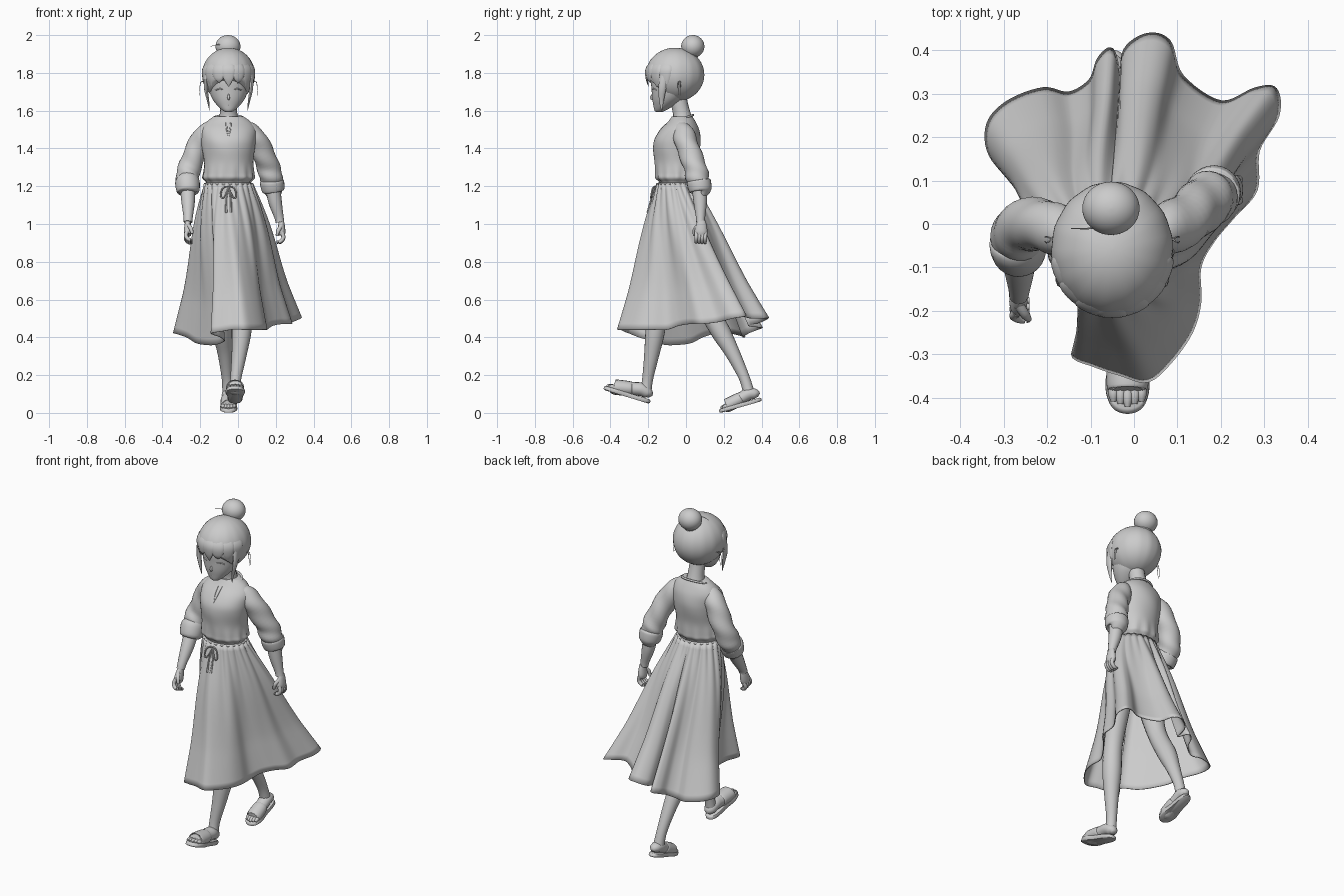
import bpy, math
from mathutils import Vector, Matrix

TAU = 2 * math.pi
grey = bpy.data.materials.new("soft grey")
grey.diffuse_color = (0.6, 0.6, 0.6, 1)


def add(name, verts, faces, angle=50):
    me = bpy.data.meshes.new(name)
    me.from_pydata([tuple(v) for v in verts], [], faces)
    me.materials.append(grey)
    ob = bpy.data.objects.new(name, me)
    bpy.context.collection.objects.link(ob)
    bpy.ops.object.select_all(action='DESELECT')
    bpy.context.view_layer.objects.active = ob
    ob.select_set(True)
    bpy.ops.object.shade_smooth_by_angle(angle=math.radians(angle))
    return ob


def loft(name, rings, caps=True):
    n = len(rings[0])
    verts = [p for r in rings for p in r]
    faces = [(i * n + j, i * n + (j + 1) % n, (i + 1) * n + (j + 1) % n, (i + 1) * n + j)
             for i in range(len(rings) - 1) for j in range(n)]
    if caps:
        faces += [tuple(reversed(range(n))), tuple(range(len(verts) - n, len(verts)))]
    return add(name, verts, faces)


def smooth(pts, steps, closed=False):
    """Catmull-Rom through tuples of any length"""
    n, out = len(pts), []
    at = (lambda i: pts[i % n]) if closed else (lambda i: pts[max(0, min(n - 1, i))])
    for i in range(n if closed else n - 1):
        for s in range(steps):
            t = s / steps
            out.append(tuple(0.5 * (2 * b + (c - a) * t + (2 * a - 5 * b + 4 * c - d) * t * t
                       + (3 * b - a - 3 * c + d) * t ** 3)
                       for a, b, c, d in zip(at(i - 1), at(i), at(i + 1), at(i + 2))))
    return out if closed else out + [pts[-1]]


def tube(name, pts, sides=16, steps=5, flat=1.0, side=(1, 0, 0), mat=None, wrinkle=0):
    """pts: (x, y, z, radius); flat scales the section across the side axis"""
    path = smooth(pts, steps)
    c = [Vector(p[:3]) for p in path]
    rings = []
    for i, p in enumerate(path):
        d = (c[min(i + 1, len(c) - 1)] - c[max(i - 1, 0)]).normalized()
        u = Vector(side)
        u = (u - d * u.dot(d)).normalized()
        w = d.cross(u)
        r = max(p[3], 0.0006)
        ring = []
        for k in range(sides):
            a = TAU * k / sides
            q = r * (1 + wrinkle * math.sin(2 * a + i * 0.9))
            ring.append(c[i] + u * q * math.cos(a) + w * q * flat * math.sin(a))
        rings.append([mat @ v for v in ring] if mat else ring)
    return loft(name, rings)


def stack(name, rows, sides=64, steps=4, ripple=None):
    """horizontal elliptical sections: (z, cx, cy, rx, ry)"""
    rings = []
    for z, cx, cy, rx, ry in smooth(rows, steps):
        ring = []
        for k in range(sides):
            a = TAU * k / sides
            f = 1 + (ripple(a, z) if ripple else 0)
            ring.append((cx + rx * f * math.cos(a), cy + ry * f * math.sin(a), z))
        rings.append(ring)
    return loft(name, rings)


# --- skirt: waist ellipse flowing into a swept, folded hem ---
HEM = [(-.14, -.30, .42), (-.09, -.325, .43), (-.03, -.345, .44), (.03, -.36, .44), (.08, -.32, .44),
       (.13, -.25, .44), (.15, -.18, .44), (.15, -.10, .44), (.18, -.04, .46), (.23, .02, .47),
       (.28, .08, .47), (.285, .17, .48), (.33, .25, .50), (.325, .31, .51), (.28, .31, .52),
       (.20, .28, .52), (.11, .34, .50), (.08, .42, .50), (.03, .435, .50), (-.02, .40, .48),
       (-.03, .33, .46), (-.05, .40, .45), (-.08, .38, .44), (-.10, .33, .42), (-.15, .30, .40),
       (-.21, .31, .40), (-.29, .28, .41), (-.335, .23, .42), (-.33, .16, .42), (-.27, .09, .40),
       (-.22, .03, .37), (-.17, -.04, .36), (-.12, -.11, .36), (-.07, -.18, .38), (-.09, -.25, .40)]
hem = [Vector(p) for p in smooth(HEM, 6, True)]
seg = [(hem[(i + 1) % len(hem)] - hem[i]).length for i in range(len(hem))]
total, run, rings = sum(seg), 0, [[] for _ in range(25)]
for i, h in enumerate(hem):
    a = math.radians(-115) + TAU * run / total
    run += seg[i]
    for k in range(25):
        t = k / 24
        g = 0.004 * math.sin(a * 22) * (1 - t) + 0.007 * math.sin(a * 11) * math.sin(math.pi * t)
        hip = math.sin(math.pi * min(1, t * 1.35))
        rx, ry = .122 + g + .032 * hip, .098 + g + .02 * hip
        w = Vector((-.05 + rx * math.cos(a), -.05 + ry * math.sin(a), 1.215))
        f = t ** 1.12
        rings[k].append(Vector((w.x + (h.x - w.x) * f, w.y + (h.y - w.y) * f, w.z + (h.z - w.z) * t)))
skirt = loft("skirt", rings, caps=False)
m = skirt.modifiers.new("cloth", 'SOLIDIFY')
m.thickness, m.offset = 0.005, -1


# --- blouse, gathered at the waist ---
def gathers(a, z):
    return 0.035 * math.sin(a * 13 + 1) * max(0, 1 - abs(z - 1.245) / 0.08) + 0.008 * math.sin(a * 5 + z * 30)


stack("blouse", [(1.20, -.05, -.05, .112, .088), (1.222, -.05, -.05, .118, .092), (1.243, -.05, -.052, .136, .110),
                 (1.27, -.05, -.052, .134, .112), (1.33, -.05, -.052, .130, .114), (1.40, -.05, -.05, .140, .124),
                 (1.45, -.05, -.045, .146, .122), (1.50, -.05, -.033, .144, .102), (1.54, -.05, -.022, .118, .074),
                 (1.57, -.05, -.02, .078, .054)], ripple=gathers)
tube("neckline", [(-.05 + .084 * math.cos(a), -.028 + .066 * math.sin(a), 1.555 + .022 * math.sin(a), .006)
                  for a in [TAU * k / 16 - math.pi / 2 for k in range(17)]], sides=8, steps=2, side=(0, 0, 1))
for s in (-1, 1):
    tube("neck_slit", [(-.05 + s * .012, -.096, 1.535, .005), (-.05 + s * .009, -.132, 1.50, .005),
                       (-.05, -.158, 1.46, .004)], sides=6)

# --- waist tie with bow ---
tube("waist_tie", [(-.05 + .121 * math.cos(a), -.05 + .098 * math.sin(a), 1.212, .007)
                   for a in [TAU * k / 20 for k in range(21)]], sides=8, steps=2, side=(0, 0, 1))
for s in (-1, 1):
    tube("bow_loop", [(-.05, -.162, 1.20, .004), (-.05 + s * .03, -.176, 1.19, .004), (-.05 + s * .042, -.185, 1.15, .004),
                      (-.05 + s * .025, -.185, 1.14, .004), (-.05, -.168, 1.195, .004)], sides=8)
    tube("bow_tail", [(-.05, -.165, 1.195, .004), (-.05 + s * .012, -.185, 1.13, .004),
                      (-.05 + s * .012, -.203, 1.06, .006)], sides=8)

# --- arms: sleeve, rolled cuff, forearm, hand ---
ARMS = {
    "right": ([(-.13, -.025, 1.505, .046), (-.180, -.012, 1.465, .058), (-.220, 0, 1.39, .060), (-.252, -.005, 1.31, .060),
               (-.268, -.025, 1.25, .062), (-.270, -.045, 1.21, .052)],
              [(-.270, -.035, 1.235, .055), (-.268, -.045, 1.222, .065), (-.264, -.068, 1.172, .059), (-.264, -.07, 1.167, .035)],
              [(-.268, -.045, 1.21, .04), (-.264, -.10, 1.12, .036), (-.264, -.15, 1.04, .025), (-.265, -.163, 1.01, .023)],
              (-.266, -.175, .97), -1, .35),
    "left": ([(.03, -.025, 1.505, .046), (.08, -.01, 1.465, .058), (.125, .015, 1.39, .060), (.158, .045, 1.31, .060),
              (.175, .06, 1.25, .062), (.182, .07, 1.21, .052)],
             [(.179, .066, 1.235, .054), (.18, .068, 1.222, .064), (.187, .077, 1.175, .058), (.188, .077, 1.169, .035)],
             [(.182, .07, 1.21, .04), (.196, .075, 1.12, .036), (.216, .077, 1.04, .025), (.222, .077, 1.01, .023)],
             (.23, .08, .97), 1, .05)}
for side, (sleeve, cuff, fore, hand, s, tilt) in ARMS.items():
    tube(side + "_sleeve", sleeve, sides=24, wrinkle=.05)
    tube(side + "_cuff", cuff, sides=24)
    tube(side + "_forearm", fore)
    M = Matrix.Translation(hand) @ Matrix.Rotation(-tilt, 4, 'X')
    tube(side + "_palm", [(0, 0, .05, .020), (0, 0, .025, .028), (0, 0, -.01, .034), (0, 0, -.03, .029)],
         flat=.62, side=(0, 1, 0), mat=M)
    for k in range(4):
        y = (k - 1.5) * .0155
        tube(side + "_finger", [(s * .003, y, -.015, .011), (s * .01, y, -.043, .011), (-s * .006, y, -.064, .010),
                                (-s * .026, y, -.066, .007)], sides=10, mat=M)
    tube(side + "_thumb", [(0, -.018, .02, .012), (-s * .016, -.034, -.005, .011), (-s * .024, -.034, -.035, .007)],
         sides=10, mat=M)

# --- legs and slippers ---
LEGS = {
    "front": ([(.02, -.05, 1.02, .075), (.03, -.10, .80, .066), (.025, -.145, .60, .052), (.02, -.162, .44, .052),
               (.005, -.183, .30, .039), (-.012, -.203, .18, .029), (-.015, -.213, .11, .03)],
              (-.015, -.31, .09), -17, 1.04),
    "rear": ([(-.11, -.04, 1.02, .075), (-.10, .02, .80, .066), (-.09, .09, .60, .052), (-.085, .178, .44, .052),
              (-.07, .245, .32, .039), (-.058, .307, .19, .029), (-.053, .332, .11, .03)],
             (-.05, .292, .037), 16, .94)}
for side, (leg, foot, pitch, k) in LEGS.items():
    tube(side + "_leg", leg, sides=20)
    M = Matrix.Translation(foot) @ Matrix.Rotation(math.radians(pitch), 4, 'X') @ Matrix.Scale(k, 4)
    outline = smooth([(0, -.127), (.034, -.112), (.049, -.065), (.040, 0), (.036, .07), (.025, .108),
                      (0, .12), (-.025, .108), (-.036, .07), (-.040, 0), (-.049, -.065), (-.034, -.112)], 4, True)
    loft(side + "_sole", [[M @ Vector((x * q, y * q, z)) for x, y in outline]
                          for z, q in ((-.006, .93), (-.002, 1), (.010, 1), (.016, .95))])
    tube(side + "_foot", [(0, .113, .03, .012), (0, .098, .042, .03), (0, .06, .052, .038), (0, .02, .044, .038),
                          (0, -.03, .032, .041), (0, -.075, .024, .041), (0, -.085, .024, .036)], flat=.9, mat=M)
    tube(side + "_strap", [(0, .012, .042, .036), (0, .004, .040, .043), (0, -.04, .031, .046), (0, -.075, .024, .045),
                           (0, -.082, .024, .036)], flat=.85, mat=M)
    for i in range(5):
        x = (i - 2) * .0155
        tube(side + "_toe", [(x, -.06, .024, .012), (x, -.095 + .004 * abs(i - 2), .022, .012),
                             (x, -.116 + .006 * abs(i - 2), .018, .006)], sides=8, mat=M)

# --- neck and face ---
tube("neck", [(-.05, -.015, 1.53, .06), (-.05, -.022, 1.58, .047), (-.05, -.035, 1.64, .044), (-.05, -.045, 1.70, .045)])
stack("face", [(1.592, -.05, -.142, .012, .012), (1.60, -.05, -.138, .03, .028), (1.63, -.05, -.115, .062, .058),
               (1.665, -.05, -.095, .087, .084), (1.71, -.05, -.08, .104, .102), (1.76, -.05, -.07, .112, .115),
               (1.83, -.05, -.06, .11, .115), (1.88, -.05, -.06, .07, .07)])
tube("nose", [(-.05, -.177, 1.69, .003), (-.05, -.184, 1.668, .007), (-.05, -.174, 1.658, .004)], sides=10)
tube("mouth", [(-.07, -.160, 1.633, .002), (-.05, -.170, 1.631, .004), (-.03, -.160, 1.633, .002)], sides=8, side=(0, 0, 1))
for s in (-1, 1):
    tube("eyelid", [(-.05 + s * .022, -.176, 1.708, .003), (-.05 + s * .045, -.172, 1.716, .004),
                    (-.05 + s * .07, -.156, 1.708, .003)], sides=8, side=(0, 0, 1))

# --- hair: cap open over the face, fringe, locks, bun, wisps ---
cap = []
for i in range(25):
    ring = []
    for k in range(56):
        a = TAU * k / 56
        low = math.radians(168 - 78 * max(0, -math.sin(a)) ** 1.0)
        p = .02 + (low - .02) * i / 24
        ridge = 1 + .006 * math.sin(a * 14) * math.sin(p)
        ring.append((-.05 + .140 * ridge * math.sin(p) * math.cos(a), -.058 + .155 * ridge * math.sin(p) * math.sin(a),
                     1.79 + .143 * math.cos(p)))
    cap.append(ring)
loft("hair_cap", cap)
for k in range(7):
    a = (k - 3) / 3 * 1.2
    x, y = math.sin(a), -math.cos(a)
    drop = (.03, .005, -.012, .008, -.01, .008, .03)[k]
    tube("fringe_lock", [(-.05 + .075 * x, -.058 + .085 * y, 1.895, .012), (-.05 + .128 * x, -.058 + .143 * y, 1.83, .036),
                         (-.05 + .135 * x, -.058 + .149 * y, 1.775, .029),
                         (-.05 + .127 * x, -.058 + .141 * y, 1.735 - drop, .001)],
         sides=12, flat=.25, side=(math.cos(a), math.sin(a), 0))
for s in (-1, 1):
    tube("side_lock", [(-.05 + s * .118, -.11, 1.80, .025), (-.05 + s * .120, -.125, 1.72, .021),
                       (-.05 + s * .108, -.13, 1.65, .012), (-.05 + s * .10, -.128, 1.595, .001)],
         sides=10, flat=.5, side=(0, 1, 0))
    for k in range(2):
        tube("wisp", [(-.05 + s * .125, -.04 + .02 * k, 1.75, .003), (-.05 + s * .148, -.03 - .012 * k, 1.75, .002),
                      (-.05 + s * .155, -.03 - .01 * k, 1.68, .001)], sides=5, steps=3, side=(0, 1, 0))
tube("bun", [(-.053, .036 + .3 * (1 - 1), 1.94 + .06 * math.cos(t), .066 * math.sin(t))
             for t in [math.pi * (1 - k / 14) for k in range(15)]], sides=32, steps=2, flat=.93)
tube("bun_base", [(-.052, .012, 1.885, .05), (-.052, .025, 1.91, .045)], sides=20)
tube("bun_wisp", [(-.06, .0, 1.935, .002), (-.10, -.01, 1.95, .002), (-.145, -.01, 1.94, .001)], sides=5, side=(0, 0, 1))
